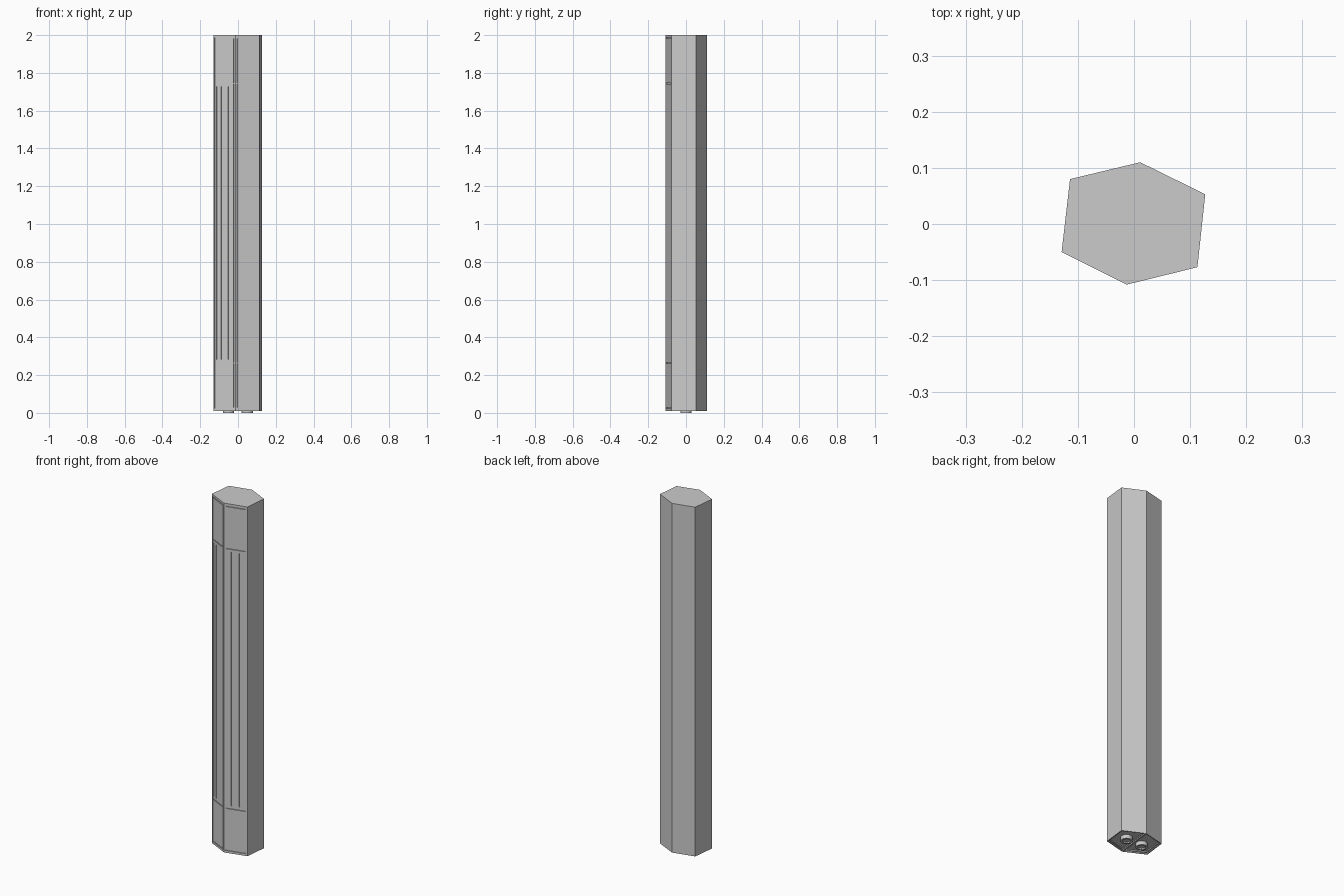
import bpy, bmesh
from math import atan2
from mathutils import Matrix, Vector

cube = bpy.data.objects.get("Cube")
if cube:
    bpy.data.objects.remove(cube, do_unlink=True)

# One plain grey for everything
grey = bpy.data.materials.new("light_grey")
grey.use_nodes = True
colour = (0.6, 0.6, 0.6, 1)
grey.diffuse_color = colour
grey.node_tree.nodes["Principled BSDF"].inputs["Base Color"].default_value = colour

BASE, TOP = 0.01, 2.0
GROOVE, DEPTH = 0.005, 0.005

# Six-sided outline: back, left back, left front, front, right front, right back
OUTLINE = [(0.011, 0.11), (0.127, 0.053), (0.113, -0.077),
           (-0.013, -0.108), (-0.129, -0.05), (-0.114, 0.08)]


def make_object(name, bm):
    bmesh.ops.recalc_face_normals(bm, faces=bm.faces)
    mesh = bpy.data.meshes.new(name)
    bm.to_mesh(mesh)
    bm.free()
    mesh.materials.append(grey)
    obj = bpy.data.objects.new(name, mesh)
    bpy.context.collection.objects.link(obj)
    return obj


def build_column():
    bm = bmesh.new()
    low = [bm.verts.new((x, y, BASE)) for x, y in OUTLINE]
    high = [bm.verts.new((x, y, TOP)) for x, y in OUTLINE]
    bm.faces.new(high)
    for i in range(6):
        j = (i + 1) % 6
        bm.faces.new((low[i], low[j], high[j], high[i]))
    # Underside split in two by a central bar
    halves = [bm.faces.new(low[:4]), bm.faces.new(low[3:] + low[:1])]
    bmesh.ops.recalc_face_normals(bm, faces=bm.faces)
    # Two stepped recesses in each half
    for width, depth in ((0.007, 0.0), (0.0, -0.006), (0.008, 0.0), (0.0, -0.006)):
        if width:
            bmesh.ops.inset_individual(bm, faces=halves, thickness=width)
        else:
            for face in halves:
                ring = bmesh.ops.extrude_discrete_faces(bm, faces=[face])["faces"]
                halves = halves + ring
                halves.remove(face)
                bmesh.ops.translate(bm, verts=ring[0].verts, vec=(0, 0, -depth))
    return make_object("column", bm)


def add_groove(bm, start, end, u0, u1, z0, z1):
    """Box along a front face; u runs from start to end."""
    a, b = Vector(start), Vector(end)
    side = b - a
    mid = a + side * (u0 + u1) / 2
    size = ((u1 - u0) * side.length + GROOVE, DEPTH * 2, z1 - z0 + GROOVE)
    matrix = (Matrix.Translation((mid.x, mid.y, (z0 + z1) / 2))
              @ Matrix.Rotation(atan2(side.y, side.x), 4, "Z")
              @ Matrix.Diagonal((*size, 1)))
    bmesh.ops.create_cube(bm, size=1, matrix=matrix)


column = build_column()

# Panel frames and slat grooves on the two front faces
cutters = bmesh.new()
faces = [(OUTLINE[4], OUTLINE[3], (0.16, 0.35, 0.67)),
         (OUTLINE[3], OUTLINE[2], (0.32, 0.66))]
for start, end, slats in faces:
    for u in (0.06, 0.93):
        add_groove(cutters, start, end, u, u, 0.025, 1.985)
    for z in (0.025, 0.265, 1.745, 1.985):
        add_groove(cutters, start, end, 0.06, 0.93, z, z)
    for u in slats:
        add_groove(cutters, start, end, u, u, 0.285, 1.725)
cutter = make_object("groove_cutter", cutters)
cutter.hide_render = True

cut = column.modifiers.new("grooves", "BOOLEAN")
cut.operation = "DIFFERENCE"
cut.solver = "EXACT"
cut.use_self = True
cut.object = cutter
bpy.context.view_layer.objects.active = column
bpy.ops.object.modifier_apply(modifier=cut.name)
bpy.data.objects.remove(cutter, do_unlink=True)

# Round feet with a dished centre
for name, x in (("left_foot", 0.049), ("right_foot", -0.05)):
    bm = bmesh.new()
    bmesh.ops.create_cone(bm, cap_ends=True, segments=32, radius1=0.03, radius2=0.03,
                          depth=0.024, matrix=Matrix.Translation((x, 0, 0.012)))
    bm.faces.ensure_lookup_table()
    bottom = min(bm.faces, key=lambda f: f.calc_center_median().z)
    bmesh.ops.inset_individual(bm, faces=[bottom], thickness=0.01)
    bmesh.ops.inset_individual(bm, faces=[bottom], thickness=0.002, depth=-0.006)
    foot = make_object(name, bm)
    bpy.ops.object.select_all(action="DESELECT")
    foot.select_set(True)
    bpy.context.view_layer.objects.active = foot
    bpy.ops.object.shade_smooth_by_angle()
